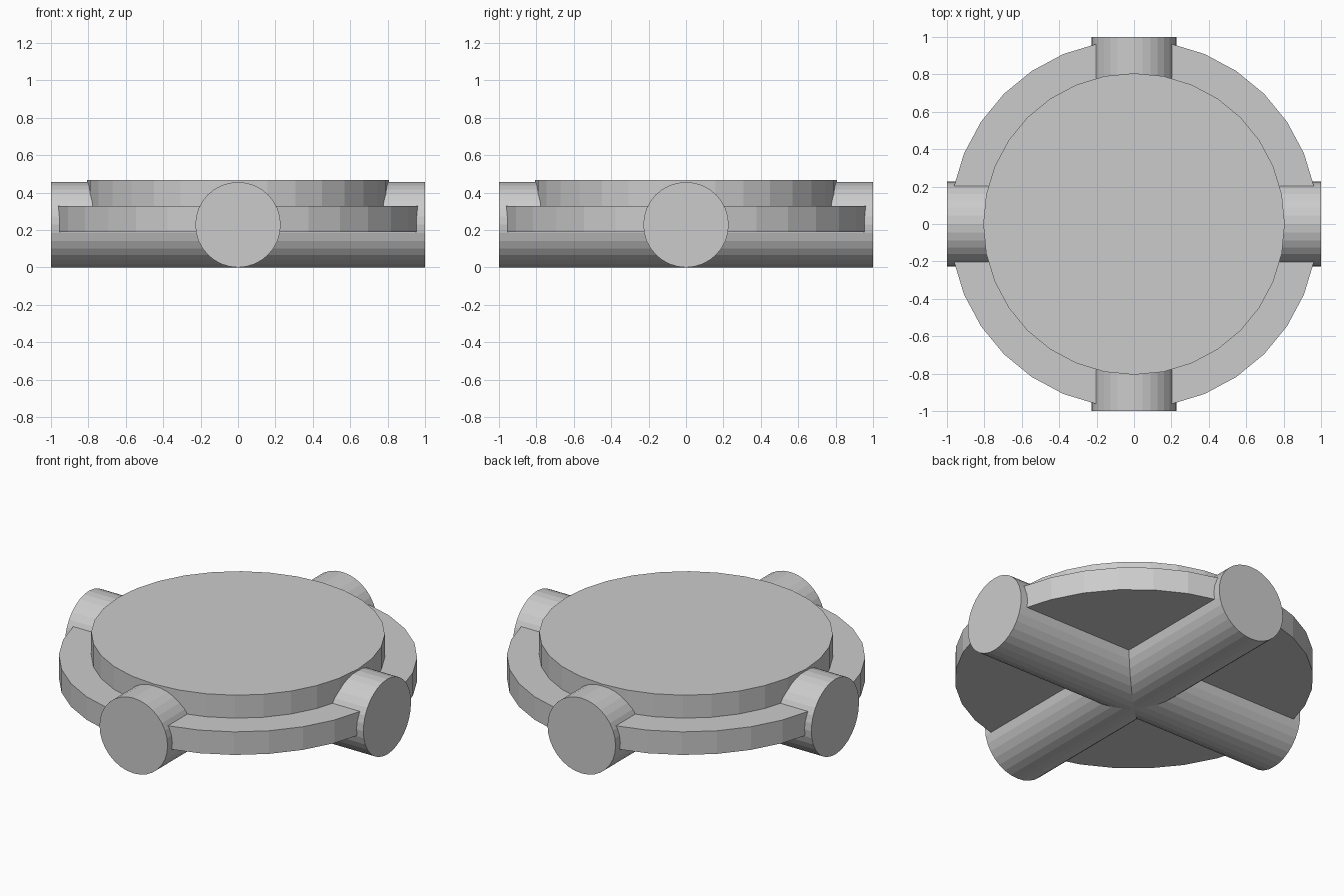
import bpy
from math import pi

if "Cube" in bpy.data.objects:
    bpy.data.objects.remove(bpy.data.objects["Cube"])


def cylinder(name, radius, depth, z, rotation=(0, 0, 0)):
    bpy.ops.mesh.primitive_cylinder_add(vertices=32, radius=radius, depth=depth,
                                        location=(0, 0, z), rotation=rotation)
    obj = bpy.context.object
    obj.name = name
    return obj


# Crossed round bars forming the base
R = 0.228
cylinder("cross_bar_x", R, 2.0, R, (0, pi / 2, 0))
cylinder("cross_bar_y", R, 2.0, R, (pi / 2, 0, 0))

# Stepped discs: wide lower plate and smaller top plate
for name, radius, bottom, top in (("lower_disc", 0.984, 0.188, 0.328),
                                  ("upper_disc", 0.806, 0.328, 0.467)):
    cylinder(name, radius, top - bottom, (top + bottom) / 2)
